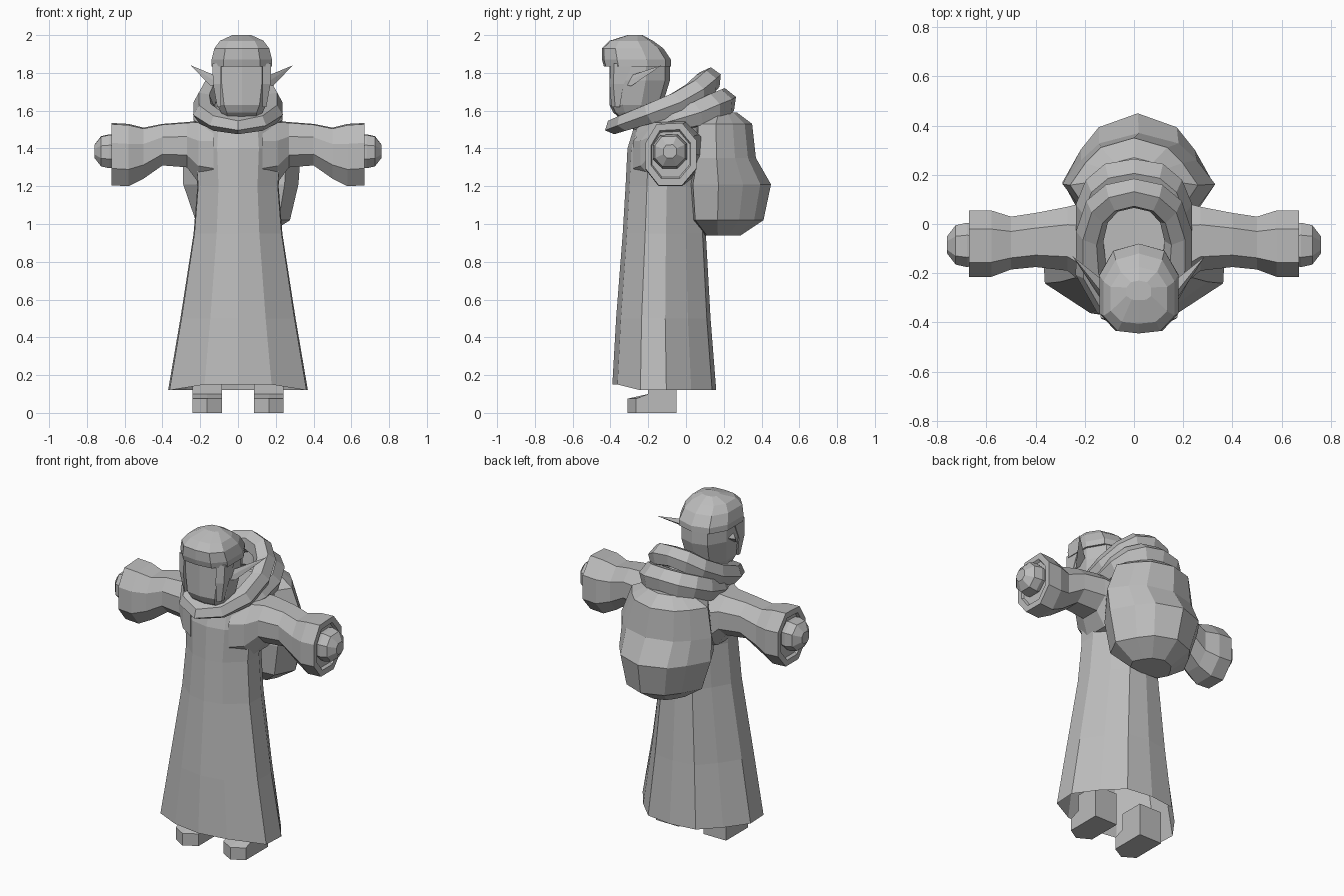
import bpy
import bmesh
from math import cos, sin, pi
from mathutils import Vector

if "Cube" in bpy.data.objects:
    bpy.data.objects.remove(bpy.data.objects["Cube"])

grey = bpy.data.materials.new("plain grey")
grey.use_nodes = True
grey.diffuse_color = (0.5, 0.5, 0.5, 1)
grey.node_tree.nodes["Principled BSDF"].inputs["Base Color"].default_value = grey.diffuse_color


def finish(name, bm):
    """Turn a bmesh into a flat shaded object."""
    bmesh.ops.recalc_face_normals(bm, faces=bm.faces)
    mesh = bpy.data.meshes.new(name)
    bm.to_mesh(mesh)
    bm.free()
    mesh.materials.append(grey)
    obj = bpy.data.objects.new(name, mesh)
    bpy.context.collection.objects.link(obj)


def loft(name, rings, start=True, closed=False):
    """Skin a row of rings with equal numbers of points."""
    bm = bmesh.new()
    rows = [[bm.verts.new(p) for p in ring] for ring in rings]
    pairs = list(zip(rows, rows[1:]))
    if closed:
        pairs.append((rows[-1], rows[0]))
    for a, b in pairs:
        for i in range(len(a)):
            j = (i + 1) % len(a)
            bm.faces.new((a[i], a[j], b[j], b[i]))
    if not closed:
        bm.faces.new(rows[-1])
        if start:
            bm.faces.new(rows[0][::-1])
    finish(name, bm)


def mirror_path(half):
    """Complete a half path that starts and ends on the centre line."""
    return half + [(-p[0], *p[1:]) for p in half[-2:0:-1]]


def stacked(name, half, levels):
    """Stack one mirrored outline, with its own width, depth and centre per level."""
    loft(name, [[(middle + w * u, front + (back - front) * v, z) for u, v in mirror_path(half)]
                for z, w, front, back, middle in levels])


def both_sides(build):
    for side, word in ((1, "left"), (-1, "right")):
        build(side, word)


# Robe: one faceted outline, rescaled at each height, open at the raised front hem
outline = mirror_path([(0, 0), (0.48, 0.05), (0.98, 0.27), (1, 0.52),
                       (0.74, 0.76), (0.44, 0.96), (0, 1)])
robe_levels = [(0.12, 0.37, -0.39, 0.16), (0.5, 0.305, -0.37, 0.13),
               (0.95, 0.235, -0.335, 0.105), (1.2, 0.215, -0.32, 0.1),
               (1.4, 0.23, -0.31, 0.1), (1.53, 0.215, -0.27, 0.1),
               (1.6, 0.16, -0.26, 0.09)]
robe_rings = []
for level, (z, w, front, back) in enumerate(robe_levels):
    lift = 0.03 if level == 0 else 0
    robe_rings.append([(w * u, front + (back - front) * v, z + lift * (v < 0.1))
                       for u, v in outline])
loft("robe", robe_rings, start=False)


# Sleeves with shallow cuff openings, and the hands
arm_section = [(0.22, 0.98), (0, 0.68), (0, 0.27), (0.26, 0),
               (0.72, 0), (1, 0.27), (1, 0.72), (0.72, 1)]


def across_ring(x, bottom, top, front, back):
    """Upright eight-sided ring facing along the arm."""
    return [(x, front + (back - front) * u, bottom + (top - bottom) * v) for u, v in arm_section]


def arm(side, word):
    sleeve = [(0.13, 1.2, 1.55, -0.28, 0.09), (0.21, 1.22, 1.545, -0.24, 0.085),
              (0.27, 1.3, 1.54, -0.19, 0.07), (0.4, 1.31, 1.53, -0.175, 0.045),
              (0.5, 1.24, 1.51, -0.185, 0.03), (0.58, 1.2, 1.53, -0.215, 0.055),
              (0.67, 1.205, 1.535, -0.215, 0.055), (0.67, 1.24, 1.5, -0.185, 0.025),
              (0.655, 1.25, 1.49, -0.18, 0.02)]
    loft(word + "_sleeve", [across_ring(side * r[0], *r[1:]) for r in sleeve])
    hand = [(0.62, 0.08), (0.68, 0.09), (0.725, 0.08), (0.76, 0.035)]
    loft(word + "_hand", [across_ring(side * x, 1.385 - r, 1.385 + r, -0.085 - r, -0.085 + r)
                          for x, r in hand])


both_sides(arm)


# Boots: side profile pushed across the foot, with a pointed toe
def boot(side, word):
    slices = []
    for x, toe in ((0.085, -0.265), (0.165, -0.31), (0.24, -0.265)):
        profile = [(toe, 0), (-0.05, 0), (-0.05, 0.2), (-0.2, 0.2), (-0.2, 0.1), (toe, 0.075)]
        slices.append([(side * x, y, z) for y, z in profile])
    loft(word + "_boot", slices)


both_sides(boot)


# Cowl folds: tilted rolls of cloth around the neck
def roll(name, half, middle, tilt):
    rings = []
    for x, y, z, wide, thick in mirror_path(half):
        out = Vector((x, y - middle, 0)).normalized()
        up = Vector((0, -tilt, 1)).normalized()
        out = (out - up * out.dot(up)).normalized()
        centre = Vector((x, y, z))
        rings.append([centre + wide * out * cos(a) + thick * up * sin(a)
                      for a in (pi * i / 3 for i in range(6))])
    loft(name, rings, closed=True)


roll("upper_cowl", [(0, -0.365, 1.525, 0.07, 0.045), (0.11, -0.31, 1.545, 0.07, 0.05),
                    (0.175, -0.19, 1.585, 0.065, 0.06), (0.18, -0.05, 1.635, 0.06, 0.07),
                    (0.15, 0.05, 1.695, 0.065, 0.07), (0.09, 0.105, 1.745, 0.065, 0.07),
                    (0, 0.125, 1.765, 0.065, 0.065)], -0.13, 0.45)
roll("lower_cowl", [(0, -0.22, 1.51, 0.05, 0.05), (0.13, -0.16, 1.53, 0.06, 0.05),
                    (0.17, -0.06, 1.55, 0.065, 0.065), (0.18, 0.05, 1.58, 0.065, 0.075),
                    (0.15, 0.13, 1.615, 0.07, 0.08), (0.09, 0.18, 1.635, 0.075, 0.08),
                    (0, 0.195, 1.645, 0.075, 0.075)], -0.06, 0.4)

# Sack on the back: widest near the robe, bulging low and slightly lopsided
stacked("back_sack", [(0, 0), (0.76, 0.05), (1, 0.36), (0.76, 0.66), (0.52, 0.87), (0, 1)],
        [(0.94, 0.13, 0.1, 0.29, 0.02), (1.02, 0.25, 0.03, 0.41, 0.025),
         (1.21, 0.305, 0.015, 0.45, 0.015), (1.35, 0.31, 0.045, 0.37, 0.02),
         (1.53, 0.26, 0.05, 0.35, 0), (1.59, 0.15, 0.12, 0.27, 0)])

# Head: flat fronted skull under a rounded cap of hair, set slightly off centre
HEAD_X = 0.02
stacked("head", [(0, 0), (0.72, 0.05), (1, 0.25), (1, 0.6), (0.6, 0.92), (0, 1)],
        [(1.5, 0.09, -0.28, -0.12, HEAD_X), (1.59, 0.11, -0.385, -0.14, HEAD_X),
         (1.63, 0.13, -0.405, -0.125, HEAD_X), (1.76, 0.15, -0.405, -0.085, HEAD_X),
         (1.87, 0.15, -0.405, -0.085, HEAD_X)])
stacked("hair", [(0, 0), (0.6, 0.03), (1, 0.22), (1, 0.65), (0.65, 0.92), (0, 1)],
        [(1.835, 0.16, -0.435, -0.08, HEAD_X), (1.87, 0.16, -0.445, -0.08, HEAD_X),
         (1.93, 0.145, -0.445, -0.12, HEAD_X), (1.97, 0.115, -0.405, -0.175, HEAD_X),
         (2.0, 0.05, -0.31, -0.23, HEAD_X)])


# Side locks framing the face, and pointed ears
def head_side(side, word):
    lock = [(1.62, 0.11, 0.13, -0.395, -0.35), (1.74, 0.11, 0.152, -0.405, -0.33),
            (1.85, 0.11, 0.156, -0.4, -0.28)]
    loft(word + "_hair_lock", [[(HEAD_X + side * x, y, z) for x, y in
                                ((a, f), (b, f + 0.02), (b, r), (a, r))]
                               for z, a, b, f, r in lock])
    bm = bmesh.new()
    root = [(0.12, -0.34, 1.74), (0.165, -0.29, 1.73), (0.12, -0.25, 1.76), (0.15, -0.28, 1.79)]
    tip = bm.verts.new((HEAD_X + side * 0.27, -0.13, 1.84))
    base = [bm.verts.new((HEAD_X + side * x, y, z)) for x, y, z in root]
    for i in range(4):
        bm.faces.new((base[i - 1], base[i], tip))
    bm.faces.new(base)
    finish(word + "_ear", bm)


both_sides(head_side)
